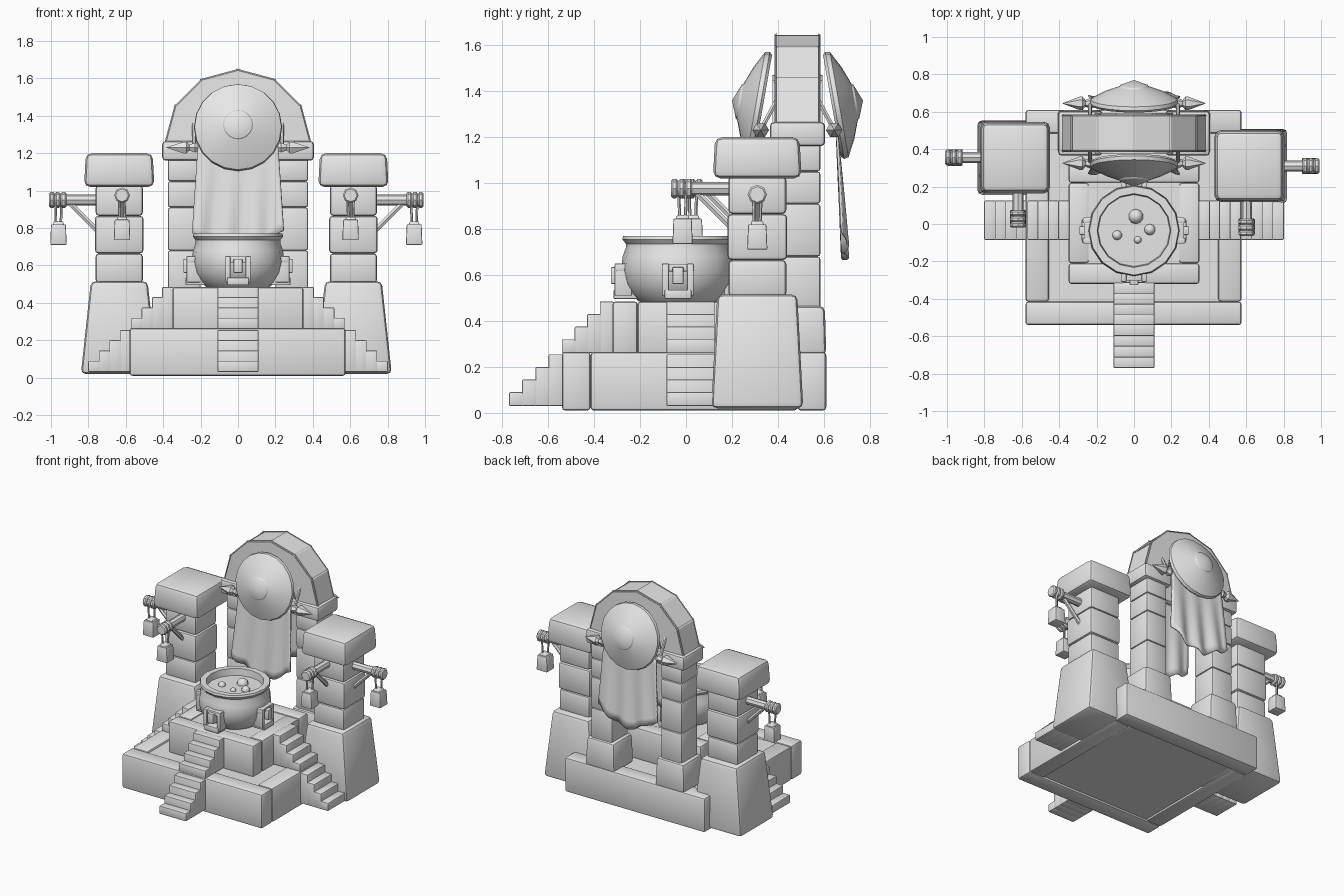
import bpy, bmesh, math
from mathutils import Matrix, Vector

if "Cube" in bpy.data.objects:
    bpy.data.objects.remove(bpy.data.objects["Cube"])

stone = bpy.data.materials.new("plain_grey")
stone.diffuse_color = (0.8, 0.8, 0.8, 1)
stone.use_nodes = True
stone.node_tree.nodes["Principled BSDF"].inputs["Base Color"].default_value = stone.diffuse_color


def finish(name, bm, angle=35, mat=None):
    if mat:
        bm.transform(mat)
    bmesh.ops.recalc_face_normals(bm, faces=bm.faces)
    me = bpy.data.meshes.new(name)
    bm.to_mesh(me)
    bm.free()
    me.materials.append(stone)
    for p in me.polygons:
        p.use_smooth = True
    me.set_sharp_from_angle(angle=math.radians(angle))
    ob = bpy.data.objects.new(name, me)
    bpy.context.collection.objects.link(ob)
    return ob


def block(name, x, y, z, bevel=0.012, taper=(1, 1), mat=None):
    """Bevelled box from ranges; taper scales the top face."""
    bm = bmesh.new()
    bmesh.ops.create_cube(bm, size=1)
    cx, cy = sum(x) / 2, sum(y) / 2
    for v in bm.verts:
        t = taper if v.co.z > 0 else (1, 1)
        v.co = (cx + v.co.x * (x[1] - x[0]) * t[0],
                cy + v.co.y * (y[1] - y[0]) * t[1],
                z[0] + (v.co.z + 0.5) * (z[1] - z[0]))
    if bevel:
        bmesh.ops.bevel(bm, geom=bm.edges[:], offset=bevel, segments=2,
                        profile=0.5, affect='EDGES')
    return finish(name, bm, 40, mat)


def lathe(name, profile, segs, mat, angle=35):
    """Revolve (radius, height) points about local z."""
    bm = bmesh.new()
    vs = [bm.verts.new((r, 0, h)) for r, h in profile]
    es = [bm.edges.new(p) for p in zip(vs, vs[1:])]
    bmesh.ops.spin(bm, geom=vs + es, cent=(0, 0, 0), axis=(0, 0, 1),
                   angle=math.tau, steps=segs)
    bmesh.ops.remove_doubles(bm, verts=bm.verts, dist=1e-4)
    return finish(name, bm, angle, mat)


def aim(pos, direction):
    return Matrix.Translation(pos) @ Vector(direction).to_track_quat('Z', 'Y').to_matrix().to_4x4()


def rod(name, a, b, r, segs=8):
    a, b = Vector(a), Vector(b)
    h = (b - a).length
    return lathe(name, [(0, 0), (r, 0), (r, h), (0, h)], segs, aim(a, b - a))


def frame(name, x, y, z, w):
    """Four kerb stones around a rectangle."""
    block(name + "_front", x, (y[0], y[0] + w), z, 0.015)
    block(name + "_back", x, (y[1] - w, y[1]), z, 0.015)
    for sx in ((x[0], x[0] + w), (x[1] - w, x[1])):
        block(name + "_side", sx, (y[0] + w, y[1] - w), z, 0.015)


# Lower platform and upper dais
frame("platform_kerb", (-0.58, 0.575), (-0.54, 0.61), (0.01, 0.265), 0.125)
block("platform_floor", (-0.47, 0.47), (-0.44, 0.5), (0.025, 0.25), 0)
frame("dais_kerb", (-0.35, 0.35), (-0.32, 0.33), (0.25, 0.485), 0.11)
block("dais_floor", (-0.26, 0.26), (-0.23, 0.24), (0.25, 0.475), 0)


# Stairs: flights descend away from the dais
def stairs(name, start, z0, half, run, mat, dz=0.055):
    for i in range(4):
        a = start - i * run
        block(name, (-half, half), (a - run, a + 0.005),
              (z0, z0 + 0.225 - i * dz), 0.006, mat=mat)


I = Matrix.Identity(4)
stairs("front_lower_step", -0.54, 0.03, 0.11, 0.0575, I)
stairs("front_upper_step", -0.32, 0.26, 0.11, 0.055, I)
for s in (-1, 1):
    turn = Matrix.Translation((0, 0.02, 0)) @ Matrix.Rotation(s * math.pi / 2, 4, 'Z')
    stairs("side_lower_step", -0.575, 0.03, 0.105, 0.0565, turn)
    stairs("side_upper_step", -0.35, 0.26, 0.105, 0.055, turn)


# Lantern arm: beam, wrapped head, brace, cords and lantern
def lantern_arm(c, d, z):
    c, d = Vector((c[0], c[1], z)), Vector(d)
    up = Vector((0, 0, 1))
    rod("arm_beam", c + d * 0.1, c + d * 0.37, 0.029)
    for k in range(3):
        lathe("arm_wrap", [(0, 0), (0.034, 0), (0.042, 0.008), (0.042, 0.022), (0.034, 0.03), (0, 0.03)],
              8, aim(c + d * (0.283 + 0.031 * k), d))
    rod("arm_brace", c + d * 0.11 - up * 0.17, c + d * 0.27 - up * 0.01, 0.015, 6)
    p = c + d * 0.325
    for s in (-1, 1):
        q = Vector((s * 0.016, s * 0.016, 0))
        rod("lantern_cord", p + q - up * 0.02, p + q * 0.8 - up * 0.125, 0.007, 6)
    block("lantern_cap", (p.x - 0.03, p.x + 0.03), (p.y - 0.03, p.y + 0.03),
          (z - 0.135, z - 0.115), 0.004, (0.8, 0.8))
    block("lantern_body", (p.x - 0.044, p.x + 0.044), (p.y - 0.044, p.y + 0.044),
          (z - 0.24, z - 0.13), 0.006, (0.9, 0.9))


# Two side towers
for s, cx, cy in ((-1, -0.635, 0.355), (1, 0.617, 0.31)):
    def ctr(hx, hy):
        return (cx - hx, cx + hx), (cy - hy, cy + hy)
    block("tower_base", *ctr(0.205, 0.2), (0.02, 0.515), 0.025, (0.74, 0.87))
    for i, (z0, z1) in enumerate(((0.505, 0.665), (0.665, 0.865), (0.865, 1.03))):
        k = 0.126 + 0.004 * (i == 1)
        block("tower_block", *ctr(k, k), (z0, z1), 0.018)
    block("tower_cap", *ctr(0.188, 0.193), (1.02, 1.2), 0.032, (0.95, 0.95))
    lantern_arm((cx, cy), (s, 0, 0), 0.95)
    lantern_arm((cx - 0.015 * s, cy), (0, -1, 0), 0.975)

# Arch pillars with footing, courses and capital
for s in (-1, 1):
    def span(a, b):
        return tuple(sorted((s * a, s * b)))
    block("pillar_footing", span(0.165, 0.41), (0.37, 0.61), (0.25, 0.465), 0.025, (0.93, 0.95))
    for z0, z1 in ((0.45, 0.68), (0.68, 0.91), (0.91, 1.05), (1.05, 1.17)):
        block("pillar_block", span(0.2, 0.375), (0.395, 0.585), (z0, z1), 0.013)
    block("pillar_capital", span(0.17, 0.405), (0.365, 0.605), (1.16, 1.265), 0.018)

# Arch stones
for i in range(6):
    bm = bmesh.new()
    bmesh.ops.create_cube(bm, size=1)
    for v in bm.verts:
        a = math.radians(30 * (i + 0.5 + v.co.x))
        outer = v.co.z > 0
        r = 0.384 if outer else 0.21
        v.co = (r * math.cos(a), 0.485 + v.co.y * (0.185 if outer else 0.2),
                1.258 + r * math.sin(a))
    bmesh.ops.bevel(bm, geom=bm.edges[:], offset=0.008, segments=2, profile=0.5, affect='EDGES')
    finish("arch_stone", bm, 40)

# Shield, spear rail and banner on both faces of the arch
for f in (-1, 1):
    tilt = math.radians(10)
    lathe("shield", [(0, 0), (0.225, 0), (0.236, 0.012), (0.232, 0.032), (0.16, 0.07),
                     (0.08, 0.1), (0.075, 0.107), (0, 0.137)],
          20, aim((0, 0.485 + f * 0.15, 1.335), (0, f * math.cos(tilt), math.sin(tilt))), 25)
    y = 0.485 + f * 0.16
    rod("banner_rail", (-0.25, y, 1.23), (0.25, y, 1.23), 0.014)
    for s in (-1, 1):
        lathe("rail_spike", [(0, 0), (0.022, 0), (0.03, 0.015), (0.022, 0.035), (0.018, 0.045),
                             (0.036, 0.06), (0.036, 0.075), (0, 0.17)],
              6, aim((s * 0.215, y, 1.23), (s, 0, 0)))
        rod("rail_strut", (s * 0.235, y, 1.23), (s * 0.235, 0.485 + f * 0.085, 1.37), 0.011, 6)
    # cloth with hanging folds and a pointed, uneven hem
    bm = bmesh.new()
    bmesh.ops.create_grid(bm, x_segments=24, y_segments=10, size=1)
    for v in bm.verts:
        u, t = v.co.x, (1 - v.co.y) / 2
        hem = 0.67 + 0.11 * abs(u) ** 1.5 + 0.012 * math.sin(9 * u)
        fold = 0.013 * t * math.sin(u * 10 + t)
        v.co = (u * (0.215 + 0.03 * t), y + f * (0.01 + 0.037 * t) + fold, 1.24 + (hem - 1.24) * t)
    cloth = finish("banner", bm, 60)
    mod = cloth.modifiers.new("thickness", 'SOLIDIFY')
    mod.thickness, mod.offset = 0.01, 0

# Cauldron with brew and bubbles
base = Matrix.Translation((0, -0.035, 0))
lathe("cauldron", [(0, 0.485), (0.17, 0.485), (0.2, 0.51), (0.232, 0.56), (0.246, 0.62),
                   (0.241, 0.68), (0.226, 0.72), (0.226, 0.735), (0.242, 0.755), (0.238, 0.77),
                   (0.197, 0.77), (0.19, 0.7)], 16, base)
lathe("brew", [(0.195, 0.69), (0.195, 0.72), (0, 0.722)], 16, base)
for x, y, r in ((0.01, 0.04, 0.04), (0.085, -0.03, 0.03), (-0.09, -0.06, 0.026), (0.02, -0.085, 0.02)):
    bm = bmesh.new()
    bmesh.ops.create_uvsphere(bm, u_segments=10, v_segments=6, radius=r)
    finish("bubble", bm, 60, Matrix.Translation((x, y, 0.722)))

# Four bracket feet with pull handles around the cauldron
for k in range(4):
    m = base @ Matrix.Rotation(k * math.pi / 2, 4, 'Z')
    for s in (-1, 1):
        block("foot_upright", tuple(sorted((s * 0.04, s * 0.068))), (-0.275, -0.2), (0.51, 0.65), 0.005, mat=m)
    block("foot_bottom", (-0.058, 0.058), (-0.28, -0.17), (0.495, 0.535), 0.005, mat=m)
    block("foot_top", (-0.07, 0.07), (-0.268, -0.21), (0.615, 0.648), 0.005, mat=m)
    block("foot_handle", (-0.024, 0.024), (-0.292, -0.23), (0.56, 0.635), 0.006, mat=m)
